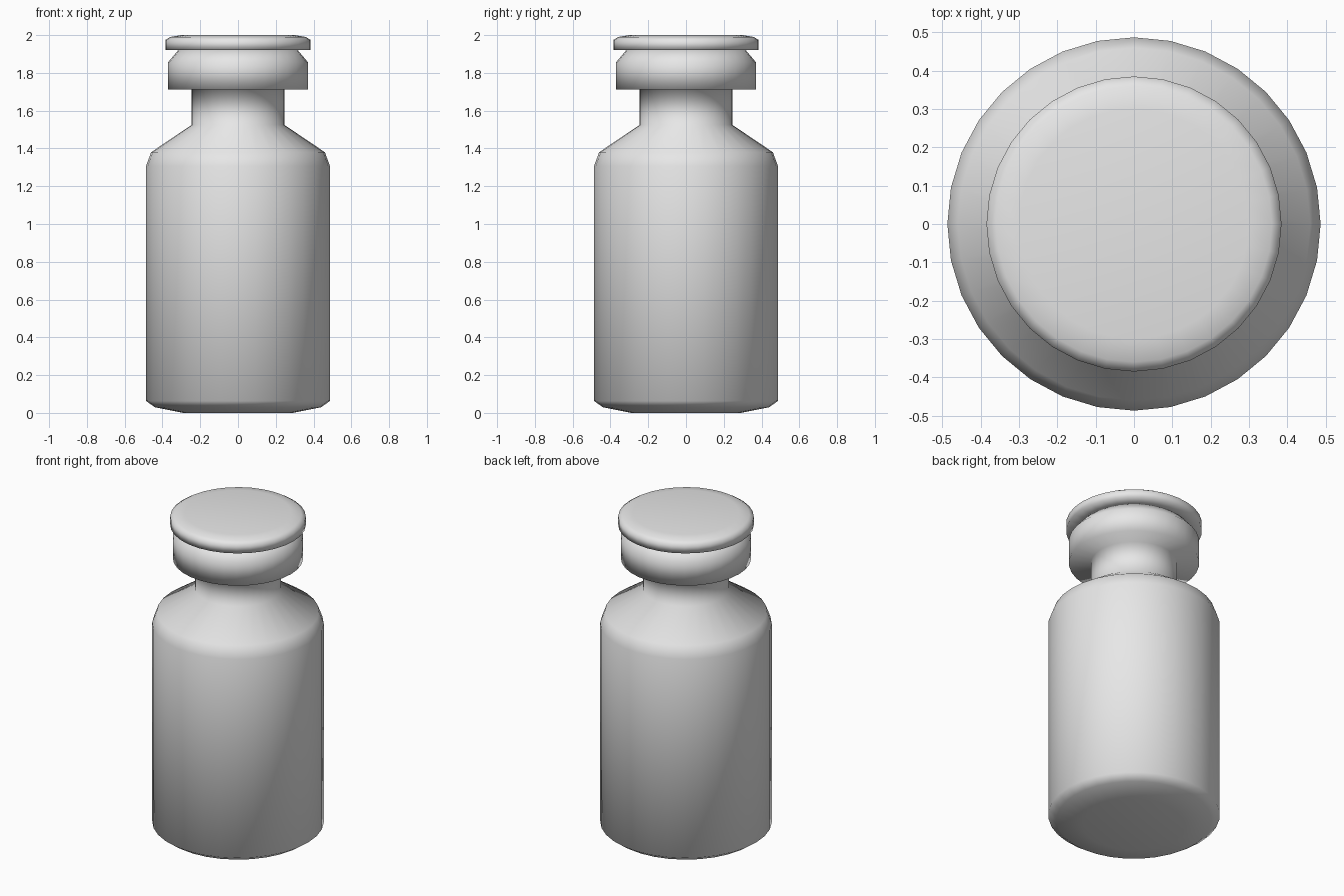
import bpy, bmesh
from math import cos, sin, tau

cube = bpy.data.objects.get("Cube")
if cube:
    bpy.data.objects.remove(cube, do_unlink=True)

SIDES = 32

grey = bpy.data.materials.new("plain_grey")
grey.use_nodes = True
colour = (0.8, 0.8, 0.8, 1)
grey.diffuse_color = colour
grey.node_tree.nodes["Principled BSDF"].inputs["Base Color"].default_value = colour


def lathe(name, profile):
    """Spin a bottom-to-top (radius, height) profile and close both ends."""
    bm = bmesh.new()
    rings = [[bm.verts.new((r * cos(tau * i / SIDES), r * sin(tau * i / SIDES), z))
              for i in range(SIDES)] for r, z in profile]
    for low, high in zip(rings, rings[1:]):
        for i in range(SIDES):
            j = (i + 1) % SIDES
            bm.faces.new((low[i], low[j], high[j], high[i]))
    bm.faces.new(rings[0][::-1])
    bm.faces.new(rings[-1])
    for face in bm.faces:
        face.smooth = True
    mesh = bpy.data.meshes.new(name)
    bm.to_mesh(mesh)
    bm.free()
    mesh.materials.append(grey)
    obj = bpy.data.objects.new(name, mesh)
    bpy.context.collection.objects.link(obj)
    return obj


# Bottle: rounded base, straight wall, sloping shoulder, neck and thick lip
lathe("bottle", [(0.29, 0), (0.44, 0.03), (0.487, 0.063), (0.487, 1.307),
                 (0.46, 1.38), (0.245, 1.525), (0.245, 1.713), (0.37, 1.713),
                 (0.37, 1.857), (0.315, 1.922)])

# Stopper: flat disc with a softened top edge
lathe("stopper", [(0.31, 1.922), (0.385, 1.922), (0.385, 1.974),
                  (0.36, 1.99), (0.30, 2.0)])
